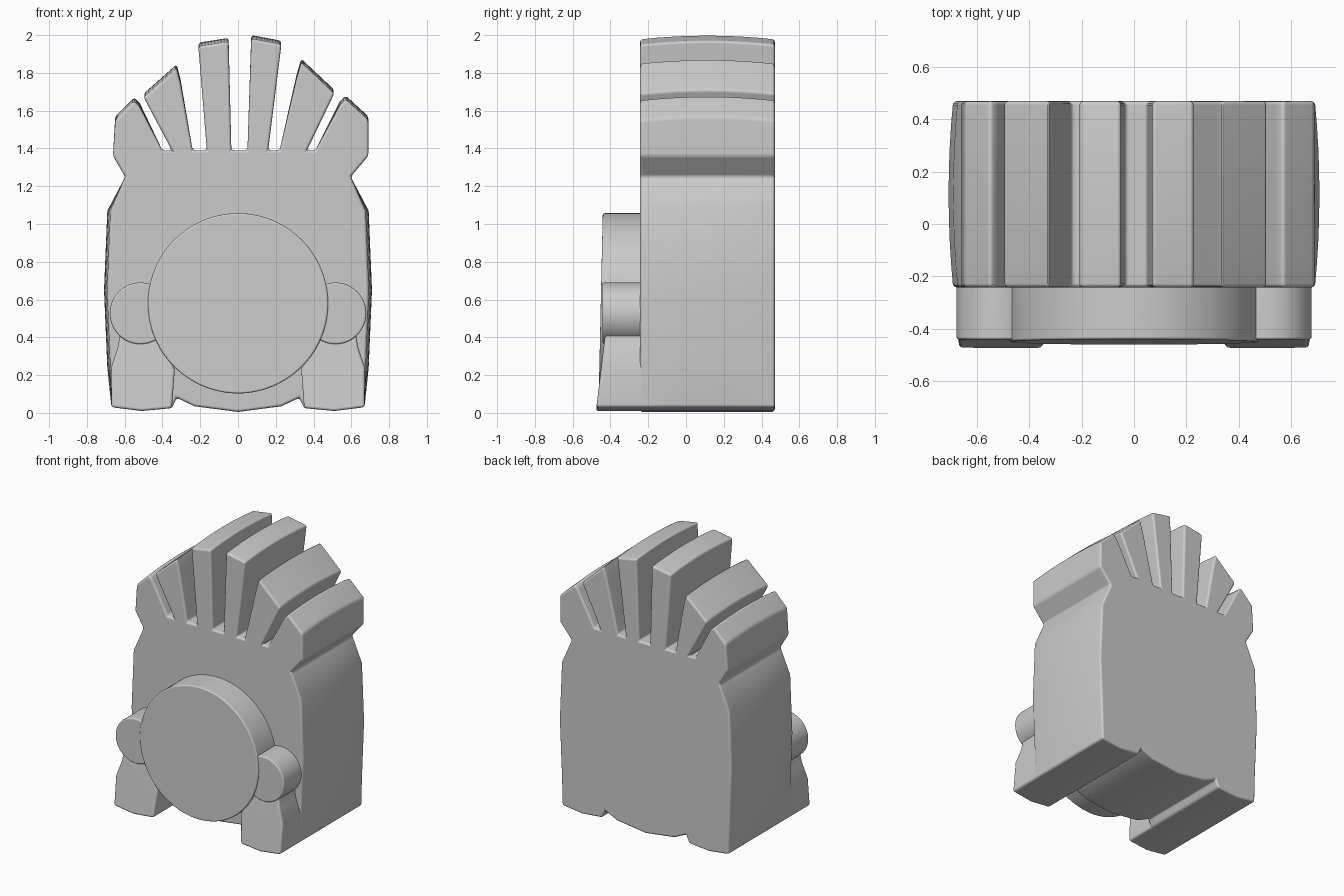
import bpy, bmesh, math

if "Cube" in bpy.data.objects:
    bpy.data.objects.remove(bpy.data.objects["Cube"])


def prism(name, outline, front, back, segs=1, bulge=None, bevel=0.015):
    """Extrude an (x, z) outline along y; front is a function of z."""
    bm = bmesh.new()
    rings = []
    for i in range(segs + 1):
        t = i / segs
        ring = []
        for x, z in outline:
            y = front(z) * (1 - t) + back * t
            px, pz = bulge(x, z, 2 * t - 1) if bulge else (x, z)
            ring.append(bm.verts.new((px, y, pz)))
        rings.append(ring)
    n = len(outline)
    for a, b in zip(rings, rings[1:]):
        for i in range(n):
            j = (i + 1) % n
            bm.faces.new((a[i], a[j], b[j], b[i]))
    bm.faces.new(rings[0][::-1])
    bm.faces.new(rings[-1])
    bmesh.ops.recalc_face_normals(bm, faces=bm.faces)
    sharp = [e for e in bm.edges if e.calc_face_angle(0) > 0.5]
    bmesh.ops.bevel(bm, geom=sharp, offset=bevel, segments=3, profile=0.5,
                    affect='EDGES', clamp_overlap=True)
    mesh = bpy.data.meshes.new(name)
    bm.to_mesh(mesh)
    bm.free()
    ob = bpy.data.objects.new(name, mesh)
    bpy.context.collection.objects.link(ob)
    bpy.ops.object.select_all(action='DESELECT')
    ob.select_set(True)
    bpy.context.view_layer.objects.active = ob
    bpy.ops.object.shade_smooth_by_angle(angle=math.radians(40))
    ob.modifiers.new("even_shading", 'WEIGHTED_NORMAL').keep_sharp = True
    return ob


def circle(cx, cz, r, n=72):
    return [(cx + r * math.cos(2 * math.pi * i / n),
             cz + r * math.sin(2 * math.pi * i / n)) for i in range(n)]


# Body: mirrored lower outline, with the crest of six feathers along the top
side = [(0, 0.005), (0.23, 0.035), (0.325, 0.08), (0.35, 0.025), (0.51, 0.01),
        (0.67, 0.03), (0.675, 0.24), (0.692, 0.65), (0.675, 1.07), (0.597, 1.25)]
feathers = [
    [(0.69, 1.36), (0.69, 1.55), (0.57, 1.66), (0.54, 1.63), (0.41, 1.39)],
    [(0.365, 1.39), (0.51, 1.69), (0.335, 1.855), (0.31, 1.77), (0.22, 1.39)],
    [(0.16, 1.39), (0.23, 1.95), (0.07, 1.98), (0.05, 1.39)],
    [(-0.035, 1.39), (-0.05, 1.965), (-0.21, 1.94), (-0.165, 1.39)],
    [(-0.24, 1.39), (-0.305, 1.75), (-0.325, 1.825), (-0.5, 1.67), (-0.35, 1.39)],
    [(-0.40, 1.39), (-0.52, 1.62), (-0.55, 1.65), (-0.65, 1.55), (-0.662, 1.36)],
]
outline = side + [p for f in feathers for p in f]
outline += [(-x, z) for x, z in side[:0:-1]]


def body_bulge(x, z, t):
    k = 1 - t * t
    if abs(x) > 0.6 and 0.2 < z < 1.2:
        x *= 1 + 0.025 * k
    if z > 1.5:
        z += 0.02 * k
    return x, z


prism("body_with_feather_crest", outline, lambda z: -0.243, 0.47, 8, body_bulge)

# Round face disc, leaning back a little towards the top
prism("face_disc", circle(0, 0.58, 0.477, 112), lambda z: -0.464 + 0.022 * z, -0.22, bevel=0.01)

# Ears and feet on both sides
foot = [(0.35, 0.025), (0.51, 0.01), (0.67, 0.03), (0.672, 0.24),
        (0.635, 0.35), (0.625, 0.42), (0.40, 0.42), (0.335, 0.23)]
for label, s in (("left", -1), ("right", 1)):
    prism(label + "_ear", circle(s * 0.516, 0.527, 0.163), lambda z: -0.442, -0.22, bevel=0.01)
    prism(label + "_foot", [(s * x, z) for x, z in foot],
          lambda z: -0.478 + 0.12 * z, -0.21)
